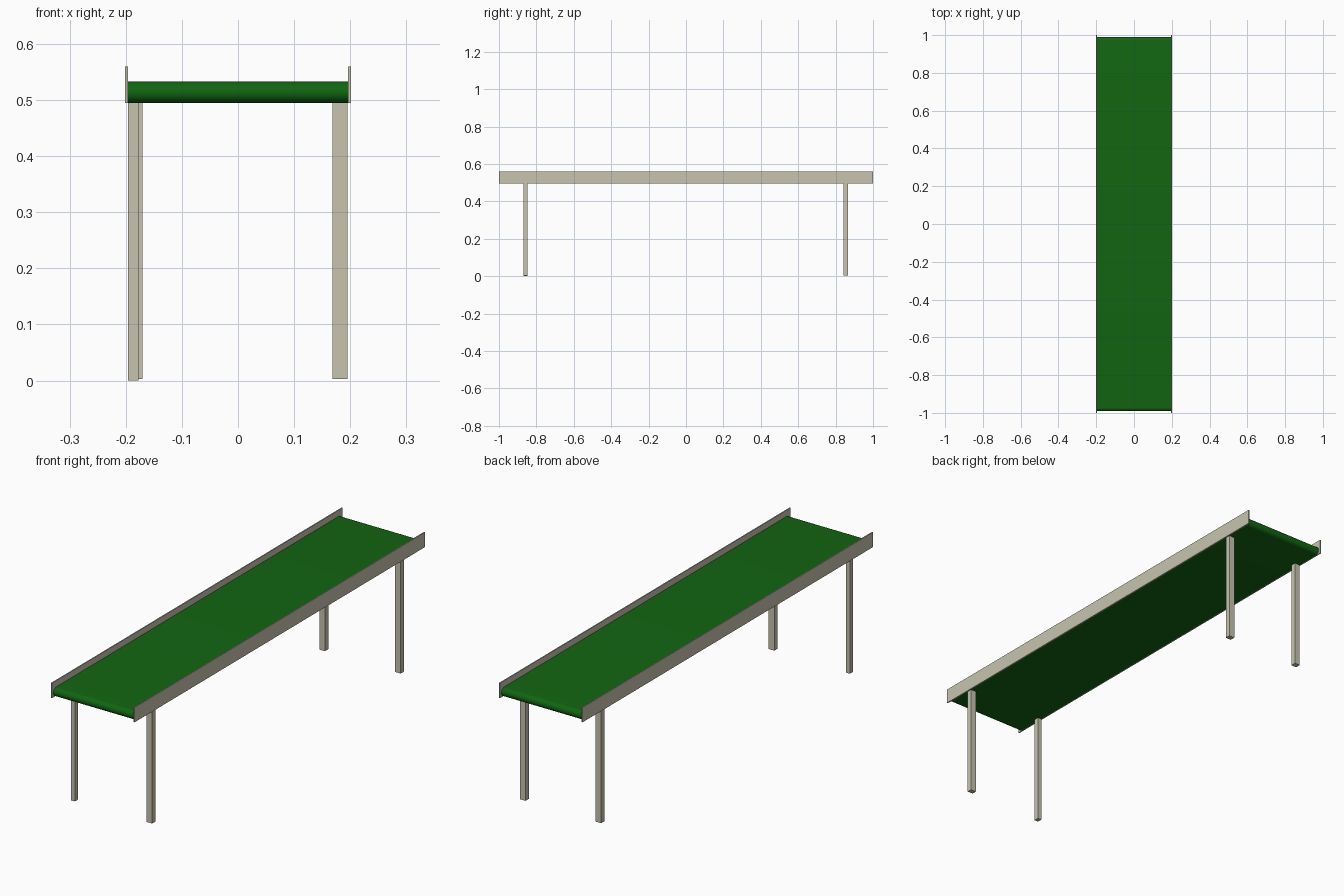
import bpy, bmesh, math

if "Cube" in bpy.data.objects:
    bpy.data.objects.remove(bpy.data.objects["Cube"])


def material(name, color):
    mat = bpy.data.materials.new(name)
    mat.diffuse_color = color
    mat.use_nodes = True
    mat.node_tree.nodes["Principled BSDF"].inputs["Base Color"].default_value = mat.diffuse_color
    return mat


frame_mat = material("painted_frame", (0.57, 0.55, 0.43, 1))
belt_mat = material("green_belt", (0.006, 0.13, 0.006, 1))


def box(name, x, y, z):
    """Box from (min, max) ranges on each axis."""
    bpy.ops.mesh.primitive_cube_add(size=1, location=[sum(r) / 2 for r in (x, y, z)])
    ob = bpy.context.object
    ob.name = name
    ob.scale = [r[1] - r[0] for r in (x, y, z)]
    bpy.ops.object.transform_apply(location=False, rotation=False, scale=True)
    ob.data.materials.append(frame_mat)


# Belt: rounded-end profile in the YZ plane, extruded across the width
half_width, radius, mid_z, centre_y, steps = 0.1965, 0.019, 0.514, 0.972, 16
bm = bmesh.new()
profile = []
for side, start in ((1, -math.pi / 2), (-1, math.pi / 2)):
    for i in range(steps + 1):
        a = start + math.pi * i / steps
        profile.append(bm.verts.new((-half_width,
                                     side * centre_y + radius * math.cos(a),
                                     mid_z + radius * math.sin(a))))
face = bm.faces.new(profile)
ext = bmesh.ops.extrude_face_region(bm, geom=[face])
verts = [v for v in ext["geom"] if isinstance(v, bmesh.types.BMVert)]
bmesh.ops.translate(bm, vec=(2 * half_width, 0, 0), verts=verts)
bmesh.ops.recalc_face_normals(bm, faces=bm.faces)
mesh = bpy.data.meshes.new("belt")
bm.to_mesh(mesh)
bm.free()
belt = bpy.data.objects.new("belt", mesh)
bpy.context.collection.objects.link(belt)
mesh.materials.append(belt_mat)
bpy.ops.object.select_all(action='DESELECT')
belt.select_set(True)
bpy.context.view_layer.objects.active = belt
bpy.ops.object.shade_smooth_by_angle(angle=math.radians(30))

# Side rails
box("left_rail", (-0.201, -0.196), (-1, 1), (0.495, 0.56))
box("right_rail", (0.196, 0.201), (-1, 1), (0.495, 0.56))

# Legs: the front left one is slimmer and slightly longer than the rest
for name, x, y, foot in (
    ("front_left_leg", (-0.196, -0.177), (-0.87, -0.848), 0.0),
    ("front_right_leg", (0.168, 0.195), (-0.87, -0.848), 0.003),
    ("back_left_leg", (-0.196, -0.17), (0.841, 0.865), 0.003),
    ("back_right_leg", (0.168, 0.195), (0.841, 0.865), 0.003),
):
    box(name, x, y, (foot, 0.496))
